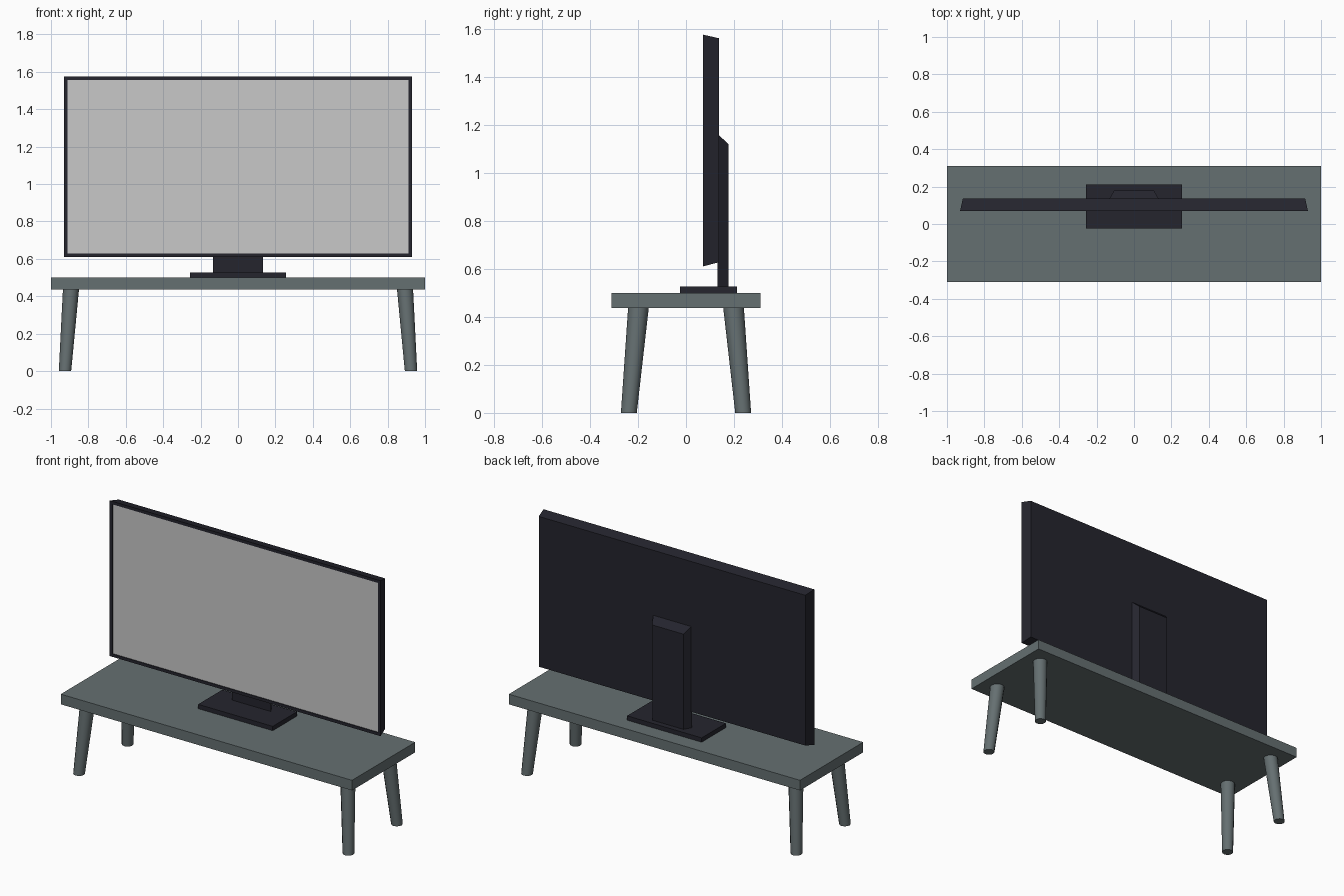
import bpy, bmesh, math

if "Cube" in bpy.data.objects:
    bpy.data.objects.remove(bpy.data.objects["Cube"])


def material(name, rgb):
    m = bpy.data.materials.new(name)
    m.diffuse_color = (*rgb, 1)
    m.use_nodes = True
    m.node_tree.nodes["Principled BSDF"].inputs["Base Color"].default_value = m.diffuse_color
    return m


slate = material("slate grey", (0.13, 0.16, 0.165))
black = material("blue black", (0.018, 0.018, 0.027))
grey = material("screen grey", (0.58, 0.58, 0.58))


def finish(name, bm, *mats):
    bmesh.ops.recalc_face_normals(bm, faces=bm.faces)
    mesh = bpy.data.meshes.new(name)
    bm.to_mesh(mesh)
    bm.free()
    for m in mats:
        mesh.materials.append(m)
    ob = bpy.data.objects.new(name, mesh)
    bpy.context.collection.objects.link(ob)
    return ob


def slab(front, back):
    """Box between two rectangles, each (half_width, y, z_low, z_high)."""
    bm = bmesh.new()
    rings = [[bm.verts.new(p) for p in ((-w, y, a), (w, y, a), (w, y, b), (-w, y, b))]
             for w, y, a, b in (front, back)]
    f, r = rings
    front_face = bm.faces.new(f)
    bm.faces.new(r)
    for i in range(4):
        j = (i + 1) % 4
        bm.faces.new((f[i], f[j], r[j], r[i]))
    return bm, front_face


def box(name, mat, w, y0, y1, z0, z1):
    finish(name, slab((w, y0, z0, z1), (w, y1, z0, z1))[0], mat)


# Table top and stand base
box("table_top", slate, 1.0, -0.31, 0.31, 0.437, 0.5)
box("stand_base", black, 0.256, -0.025, 0.212, 0.5, 0.527)

# Stand neck, chamfered towards the back
finish("stand_neck", slab((0.134, 0.131, 0.527, 1.162), (0.107, 0.178, 0.527, 1.118))[0], black)

# Television body with a slightly recessed screen
bm, face = slab((0.93, 0.07, 0.61, 1.575), (0.915, 0.137, 0.627, 1.56))
bmesh.ops.recalc_face_normals(bm, faces=bm.faces)
bmesh.ops.inset_region(bm, faces=[face], thickness=0.026)
bmesh.ops.inset_region(bm, faces=[face], thickness=0.0005, depth=-0.004)
face.material_index = 1
finish("television", bm, black, grey)

# Splayed, tapered legs with level ends
SIDES = 12
for side, sx in (("left", -1), ("right", 1)):
    for end, sy in (("front", -1), ("back", 1)):
        bm = bmesh.new()
        low, high = [[bm.verts.new((sx * cx + r * math.cos(t), sy * cy + r * math.sin(t), z))
                      for t in (2 * math.pi * k / SIDES for k in range(SIDES))]
                     for cx, cy, r, z in ((0.925, 0.238, 0.033, 0), (0.893, 0.198, 0.043, 0.438))]
        bm.faces.new(low)
        bm.faces.new(high)
        for i in range(SIDES):
            j = (i + 1) % SIDES
            bm.faces.new((low[i], low[j], high[j], high[i])).smooth = True
        leg = finish(f"{end}_{side}_leg", bm, slate)
        bpy.ops.object.select_all(action='DESELECT')
        leg.select_set(True)
        bpy.context.view_layer.objects.active = leg
        bpy.ops.object.shade_smooth_by_angle(angle=math.radians(40))
